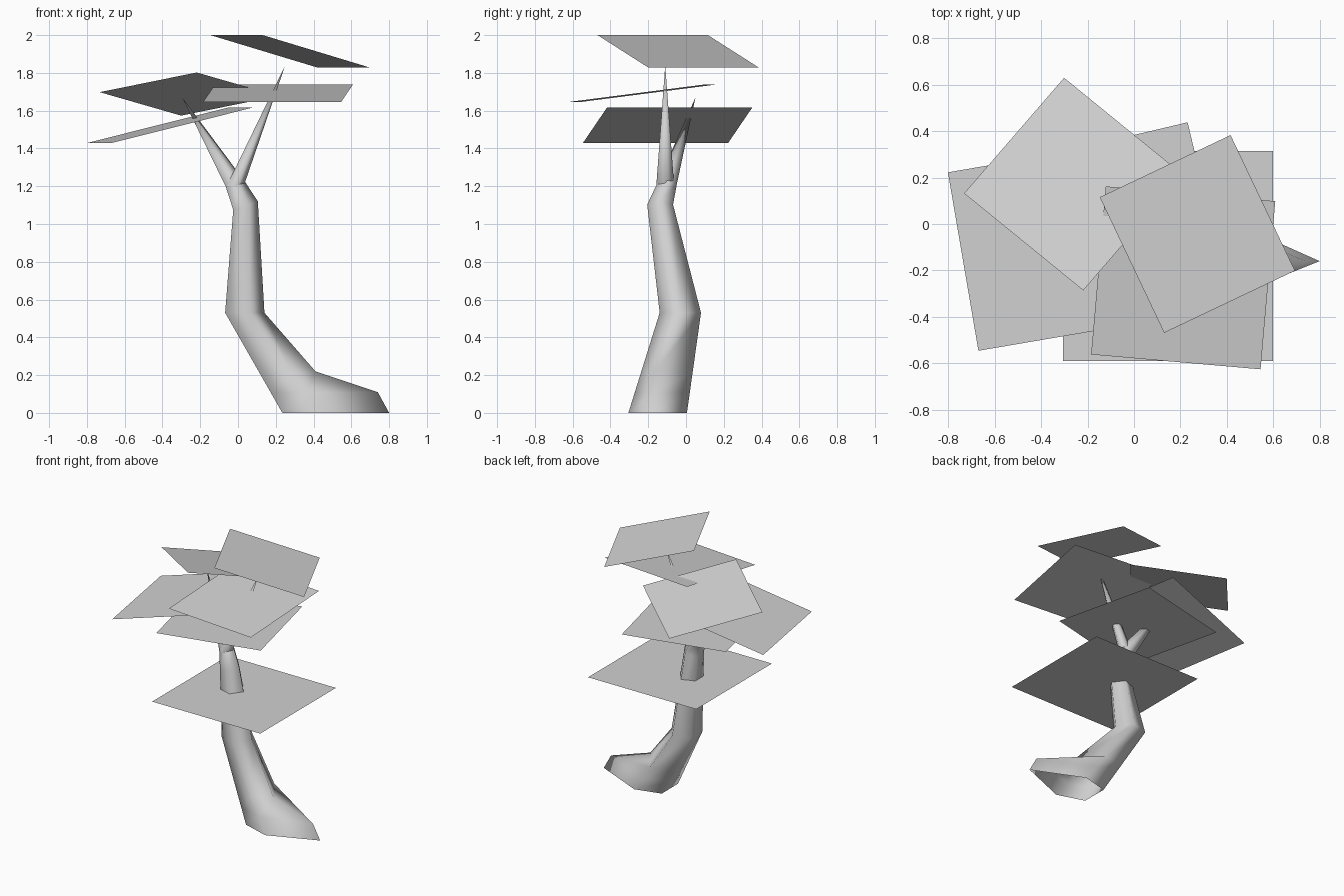
import bpy, bmesh
from math import radians, cos, sin, tau
from mathutils import Matrix, Vector

cube = bpy.data.objects.get("Cube")
if cube:
    bpy.data.objects.remove(cube, do_unlink=True)

SIDES = 5

grey = bpy.data.materials.new("pale grey")
grey.use_nodes = True
colour = (0.64, 0.64, 0.64, 1)
grey.diffuse_color = colour
grey.node_tree.nodes["Principled BSDF"].inputs["Base Color"].default_value = colour


def add_object(name, bm):
    mesh = bpy.data.meshes.new(name)
    bm.to_mesh(mesh)
    bm.free()
    mesh.materials.append(grey)
    for face in mesh.polygons:
        face.use_smooth = True
    obj = bpy.data.objects.new(name, mesh)
    bpy.context.collection.objects.link(obj)
    return obj


def ring(centre, radius, lean=0.0):
    """Five points around a centre; lean raises the +x side."""
    c = Vector(centre)
    points = []
    for i in range(SIDES):
        a = tau * i / SIDES
        points.append(c + radius * Vector((cos(a), sin(a), lean * cos(a))))
    return points


def tapered_limb(name, rings, tip):
    """Skin a stack of rings and close it to a point; the foot stays open."""
    bm = bmesh.new()
    loops = [[bm.verts.new(p) for p in r] for r in rings]
    end = bm.verts.new(tip)
    for low, high in zip(loops, loops[1:]):
        for i in range(SIDES):
            j = (i + 1) % SIDES
            bm.faces.new((low[i], low[j], high[j], high[i]))
    top = loops[-1]
    for i in range(SIDES):
        bm.faces.new((top[i], top[(i + 1) % SIDES], end))
    return add_object(name, bm)


def leaf_card(name, centre, size, yaw, hinge=0, tilt=0):
    """Square card turned by yaw, then tilted about a level hinge line."""
    bm = bmesh.new()
    h = radians(hinge)
    axis = Vector((cos(h), sin(h), 0))
    turn = Matrix.Rotation(radians(tilt), 4, axis) @ Matrix.Rotation(radians(yaw), 4, "Z")
    bmesh.ops.create_grid(bm, x_segments=1, y_segments=1, size=size / 2,
                          matrix=Matrix.Translation(centre) @ turn)
    return add_object(name, bm)


# Trunk foot: flared, with one long root running towards +x
foot = [Vector(p) for p in ((.8, -.16, 0), (.43, .005, 0), (.235, -.045, 0),
                            (.235, -.24, 0), (.44, -.305, 0))]
knee = ring((.025, -.03, .53), .115)
root_top = [a.lerp(b, .2) for a, b in zip(foot, knee)]
root_top[0] = Vector((.74, -.16, .11))
root_neck = [a.lerp(b, .41) for a, b in zip(foot, knee)]
root_neck[0] = Vector((.41, -.16, .22))

# Trunk, bending into the left-leaning branch
shoulder = ring((.033, -.137, 1.095), .072, .35)
fork = ring((-.02, -.1, 1.21), .055, .3)
tapered_limb("trunk", [foot, root_top, root_neck, knee, shoulder, fork],
             (-.295, .05, 1.67))

# Second branch
tapered_limb("side_branch", [ring((-.02, -.11, 1.2), .05)], (.25, -.11, 1.84))

# Foliage cards, lowest to highest
leaf_card("leaf_lowest", (.147, -.138, .92), .905, 0)
leaf_card("leaf_low", (-.055, -.025, 1.39), .77, 13.3)
leaf_card("leaf_side", (-.363, -.098, 1.522), .78, 9.7, 99.7, -13.9)
leaf_card("leaf_back", (-.26, .172, 1.688), .67, -40, 0, -14)
leaf_card("leaf_front", (.212, -.232, 1.692), .733, -5, -5, 7.3)
leaf_card("leaf_top", (.273, -.043, 1.915), .647, 25.4, 115.4, 15.3)
